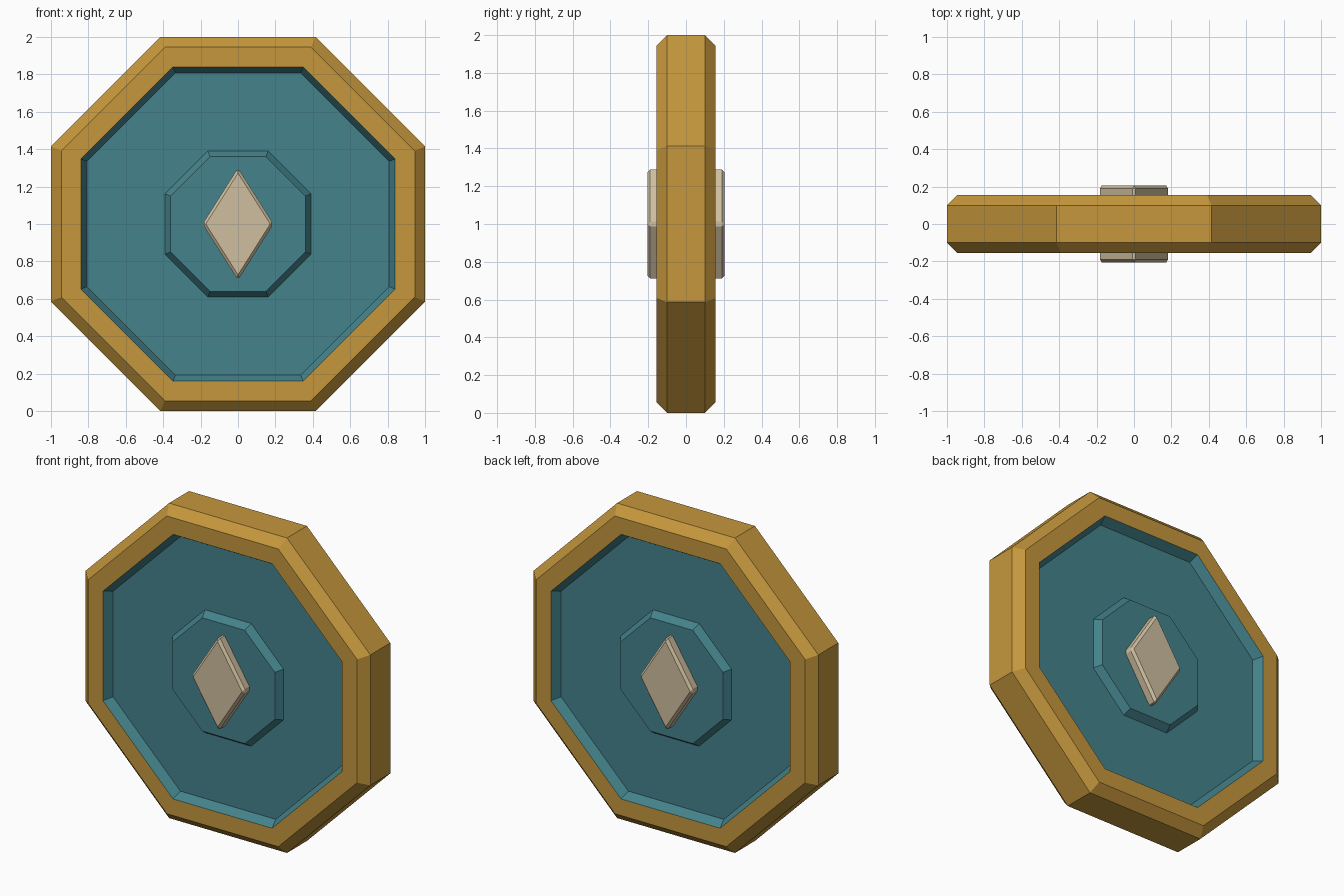
import bpy, bmesh, math

if "Cube" in bpy.data.objects:
    bpy.data.objects.remove(bpy.data.objects["Cube"])

def material(name, col):
    m = bpy.data.materials.new(name)
    m.diffuse_color = (*col, 1)
    m.use_nodes = True
    m.node_tree.nodes["Principled BSDF"].inputs["Base Color"].default_value = m.diffuse_color
    return m

gold = material("gold", (0.56, 0.31, 0.046))
teal = material("teal", (0.058, 0.225, 0.26))
cream = material("cream", (0.62, 0.52, 0.35))

def finish(bm, name, mats):
    bmesh.ops.recalc_face_normals(bm, faces=bm.faces)
    me = bpy.data.meshes.new(name)
    bm.to_mesh(me)
    bm.free()
    for m in mats:
        me.materials.append(m)
    ob = bpy.data.objects.new(name, me)
    bpy.context.collection.objects.link(ob)
    return ob

def octagon(bm, apothem, y):
    r = apothem / math.cos(math.pi / 8)
    return [bm.verts.new((r * math.cos((i + 0.5) * math.pi / 4), y,
                          1 + r * math.sin((i + 0.5) * math.pi / 4))) for i in range(8)]

# Octagonal disc: (apothem, half depth) steps from the centre boss out to the rim
steps = [(0.36, 0.145), (0.39, 0.10), (0.808, 0.10), (0.84, 0.155), (0.945, 0.155), (1.0, 0.10)]
profile = [(a, -d) for a, d in steps] + [(a, d) for a, d in reversed(steps)]
bm = bmesh.new()
rings = [octagon(bm, a, y) for a, y in profile]
for (a0, _), (a1, _), r0, r1 in zip(profile, profile[1:], rings, rings[1:]):
    for i in range(8):
        j = (i + 1) % 8
        f = bm.faces.new((r0[i], r0[j], r1[j], r1[i]))
        f.material_index = 0 if max(a0, a1) > 0.9 else 1   # gold rim, teal recess
for cap in (rings[0], rings[-1]):
    bm.faces.new(cap).material_index = 1
finish(bm, "octagon_disc", [gold, teal])

# Bevelled diamond stud on each side
for name, y0, y1 in (("front_diamond", -0.205, -0.10), ("back_diamond", 0.205, 0.10)):
    bm = bmesh.new()
    pts = [(0.19, 0), (0, 0.30), (-0.19, 0), (0, -0.30)]
    a, b = [[bm.verts.new((x, y, 1 + z)) for x, z in pts] for y in (y0, y1)]
    bm.faces.new(a)
    bm.faces.new(b)
    for i in range(4):
        j = (i + 1) % 4
        bm.faces.new((a[i], a[j], b[j], b[i]))
    bmesh.ops.recalc_face_normals(bm, faces=bm.faces)
    bmesh.ops.bevel(bm, geom=list(bm.edges), offset=0.015, segments=1,
                    profile=0.5, affect='EDGES')
    finish(bm, name, [cream])
